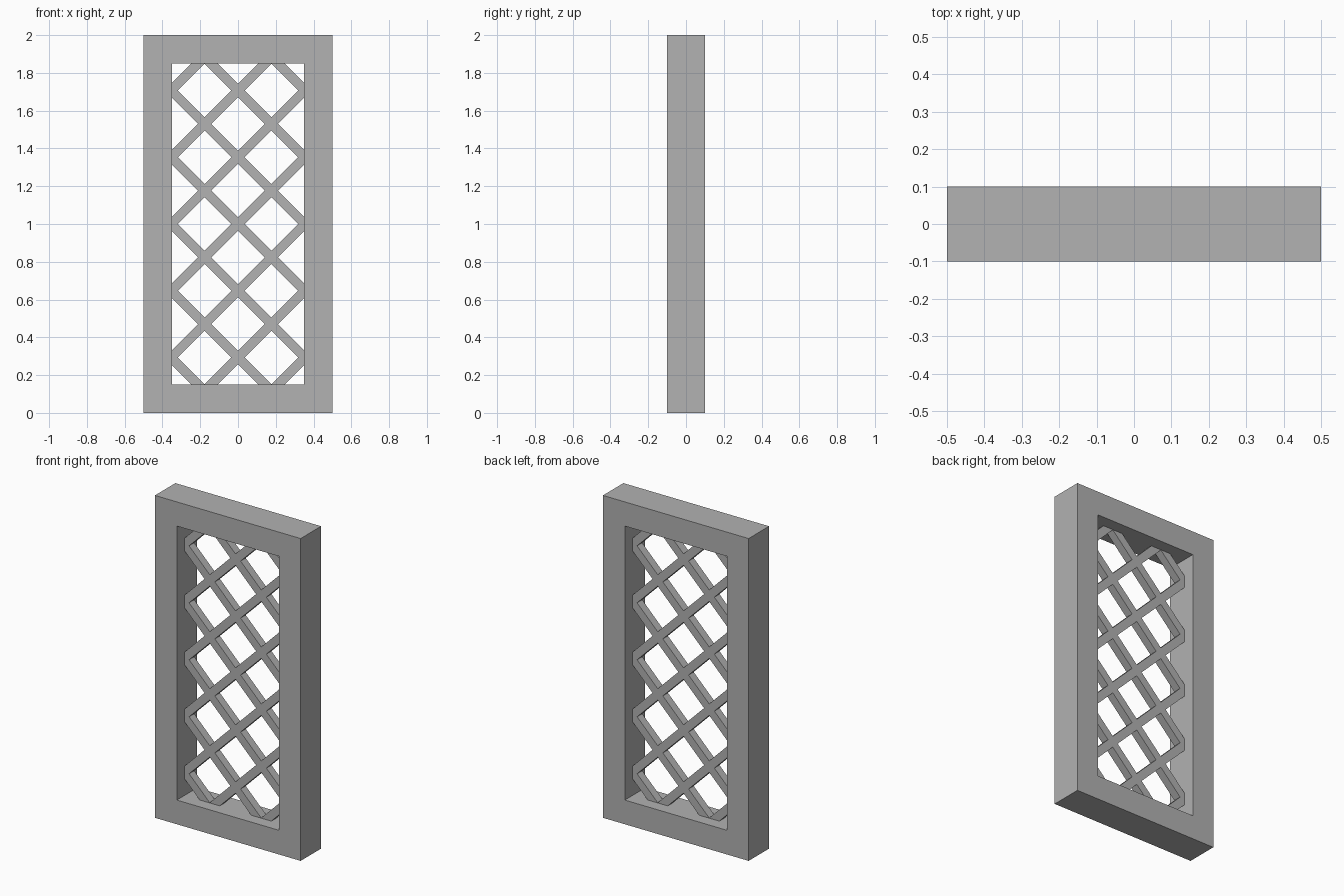
import bpy, bmesh, math
from mathutils import Matrix

old = bpy.data.objects.get("Cube")
if old:
    bpy.data.objects.remove(old, do_unlink=True)

# Overall sizes
WIDTH, HEIGHT, DEPTH = 1.0, 2.0, 0.2
BORDER = 0.15
BAR, PITCH = 0.05, 0.25          # lattice bar thickness and spacing
MID = HEIGHT / 2
INNER_W, INNER_H = WIDTH - 2 * BORDER, HEIGHT - 2 * BORDER

grey = bpy.data.materials.new("plain_grey")
grey.use_nodes = True
colour = (0.445, 0.445, 0.445, 1)
grey.diffuse_color = colour
grey.node_tree.nodes["Principled BSDF"].inputs["Base Color"].default_value = colour


def make_object(name, bm):
    bmesh.ops.recalc_face_normals(bm, faces=bm.faces)
    mesh = bpy.data.meshes.new(name)
    bm.to_mesh(mesh)
    bm.free()
    mesh.materials.append(grey)
    obj = bpy.data.objects.new(name, mesh)
    bpy.context.collection.objects.link(obj)
    return obj


def add_box(bm, centre, size, angle=0):
    matrix = (Matrix.Translation(centre) @ Matrix.Rotation(angle, 4, "Y")
              @ Matrix.Diagonal((*size, 1)))
    bmesh.ops.create_cube(bm, size=1, matrix=matrix)


# Frame: a mitred rectangular ring extruded through its depth
def rectangle(bm, w, h):
    corners = ((-1, -1), (1, -1), (1, 1), (-1, 1))
    return [bm.verts.new((sx * w / 2, -DEPTH / 2, MID + sz * h / 2)) for sx, sz in corners]


bm = bmesh.new()
outer = rectangle(bm, WIDTH, HEIGHT)
inner = rectangle(bm, INNER_W, INNER_H)
for i in range(4):
    j = (i + 1) % 4
    bm.faces.new((outer[i], outer[j], inner[j], inner[i]))
front = bm.faces[:]
result = bmesh.ops.extrude_face_region(bm, geom=front, use_keep_orig=True)
back = [v for v in result["geom"] if isinstance(v, bmesh.types.BMVert)]
bmesh.ops.translate(bm, verts=back, vec=(0, DEPTH, 0))
make_object("frame", bm)

# Lattice: a thin panel with a diagonal grid of diamond holes
bm = bmesh.new()
add_box(bm, (0, 0, MID), (INNER_W, BAR, INNER_H))
lattice = make_object("lattice", bm)

bm = bmesh.new()
step = PITCH * math.sqrt(2)
hole = PITCH - BAR
for i in range(-4, 4):
    for j in range(-4, 4):
        x = (i - j) * step / 2
        z = (i + j + 1) * step / 2
        if abs(x) < INNER_W / 2 + hole and abs(z) < INNER_H / 2 + hole:
            add_box(bm, (x, 0, MID + z), (hole, DEPTH, hole), math.pi / 4)
cutter = make_object("diamond_cutter", bm)
cutter.hide_render = True

cut = lattice.modifiers.new("diamond_holes", "BOOLEAN")
cut.operation = "DIFFERENCE"
cut.solver = "EXACT"
cut.object = cutter

# Apply the cut and discard the cutter
bpy.context.view_layer.objects.active = lattice
lattice.select_set(True)
bpy.ops.object.modifier_apply(modifier=cut.name)
bpy.data.objects.remove(cutter, do_unlink=True)
